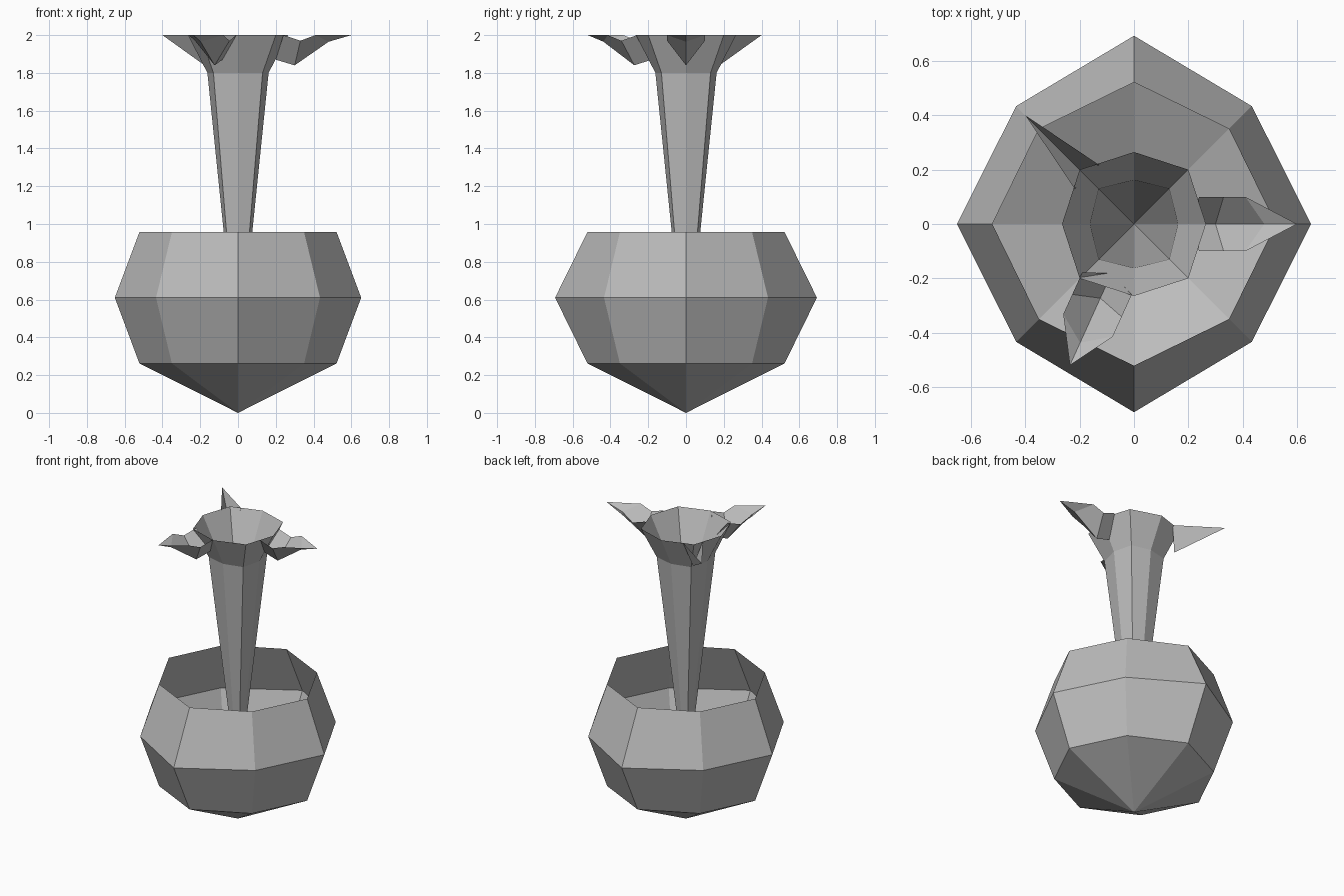
import bpy, bmesh
from math import sin, cos, pi, radians

cube = bpy.data.objects.get("Cube")
if cube:
    bpy.data.objects.remove(cube)

grey = bpy.data.materials.new("plain_grey")
grey.use_nodes = True
colour = (0.5, 0.5, 0.5, 1)
grey.diffuse_color = colour
grey.node_tree.nodes["Principled BSDF"].inputs["Base Color"].default_value = colour


def skin(name, rows, closed):
    """Join rows of points with faces; a row of one point makes a tip."""
    bm = bmesh.new()
    rings = [[bm.verts.new(p) for p in row] for row in rows]
    for a, b in zip(rings, rings[1:]):
        n = max(len(a), len(b))
        for i in range(n if closed else n - 1):
            j = (i + 1) % n
            if len(a) == 1:
                bm.faces.new((a[0], b[j], b[i]))
            elif len(b) == 1:
                bm.faces.new((a[i], a[j], b[0]))
            else:
                bm.faces.new((a[i], a[j], b[j], b[i]))
    mesh = bpy.data.meshes.new(name)
    bm.to_mesh(mesh)
    bm.free()
    mesh.materials.append(grey)
    obj = bpy.data.objects.new(name, mesh)
    bpy.context.collection.objects.link(obj)
    return obj


def octagon(rx, ry, diagonal, z):
    """Eight-sided ring; the diagonal corners have their own offset."""
    points = []
    for i in range(8):
        c, s = cos(i * pi / 4), sin(i * pi / 4)
        if i % 2:
            points.append((diagonal * (1 if c > 0 else -1),
                           diagonal * (1 if s > 0 else -1), z))
        else:
            points.append((rx * c, ry * s, z))
    return points


# Open thin-walled bowl with a pointed base
skin("bowl", [[(0, 0, 0)],
              octagon(0.522, 0.522, 0.35, 0.262),
              octagon(0.652, 0.693, 0.434, 0.61),
              octagon(0.522, 0.522, 0.35, 0.957)], True)

# Hollow stalk that widens into a flared mouth
skin("stalk", [[(0, 0, 0.22)],
               octagon(0.162, 0.162, 0.13, 1.8),
               octagon(0.265, 0.265, 0.2, 2.0)], True)


def leaf(name, angle, rows, tip):
    """Folded leaf; each row gives edge r, half width, edge z, keel r, keel z."""
    sections = [[(er, -w, ez), (kr, 0, kz), (er, w, ez)] for er, w, ez, kr, kz in rows]
    obj = skin(name, sections + [[(tip, 0, 2.0)]], False)
    obj.rotation_euler.z = radians(angle)


# Two broad kinked leaves and one narrow spike
broad = [(0.24, 0.1, 2.0, 0.2, 1.87),
         (0.33, 0.1, 1.97, 0.3, 1.84),
         (0.41, 0.1, 2.0, 0.48, 1.965)]
leaf("side_leaf", 0, broad, 0.6)
leaf("front_leaf", -114.4, broad, 0.571)
leaf("back_spike", 135, [(0.245, 0.063, 2.0, 0.25, 1.84)], 0.566)
